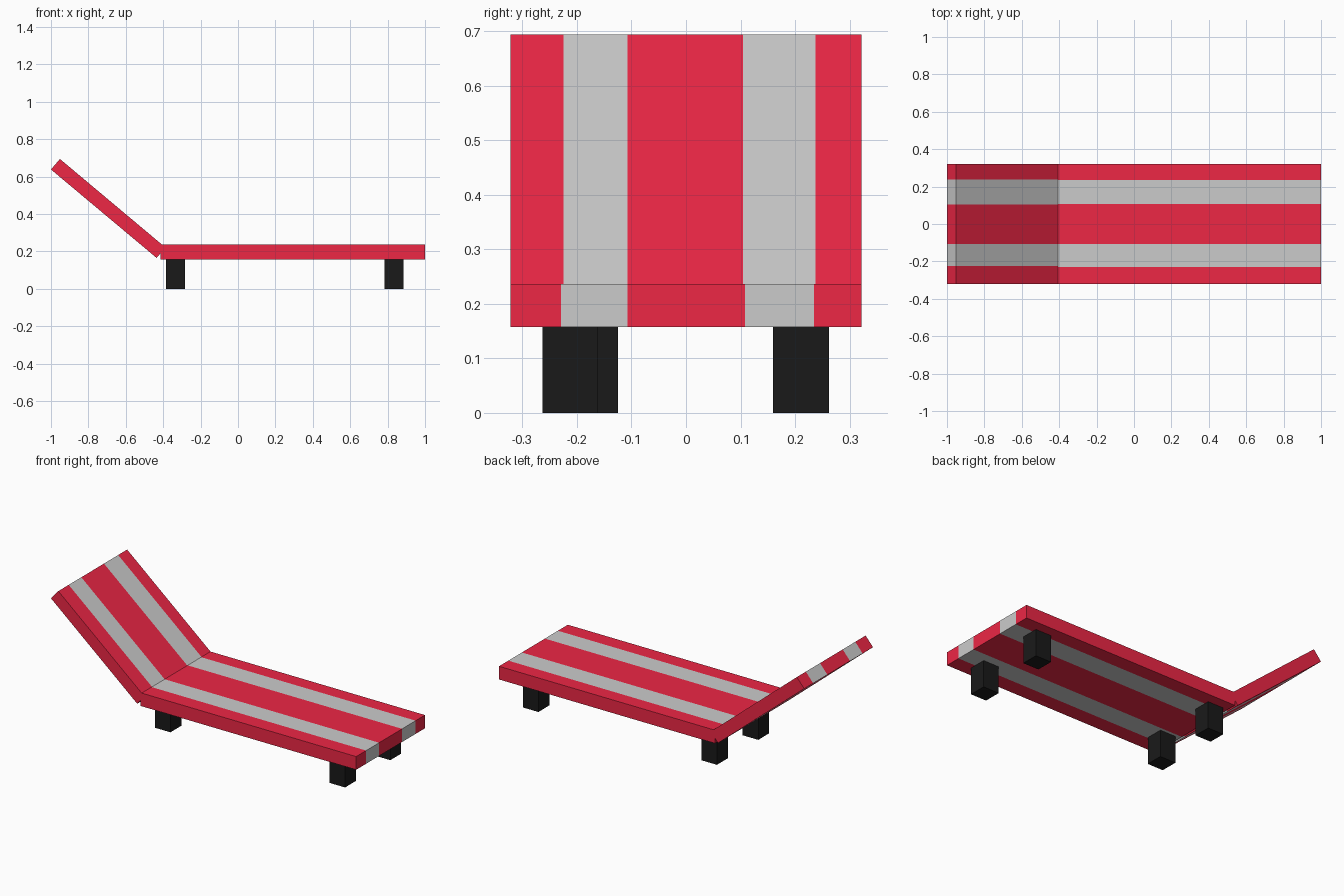
import bpy
import bmesh

if "Cube" in bpy.data.objects:
    bpy.data.objects.remove(bpy.data.objects["Cube"])


def material(name, color):
    m = bpy.data.materials.new(name)
    m.diffuse_color = (*color, 1)
    m.use_nodes = True
    m.node_tree.nodes["Principled BSDF"].inputs["Base Color"].default_value = m.diffuse_color
    return m


RED = material("red_fabric", (0.85, 0.02, 0.06))
GREY = material("grey_fabric", (0.7, 0.7, 0.7))
BLACK = material("black_leg", (0.01, 0.01, 0.01))


def striped_prism(name, profile, ys, mats):
    """Sweep an xz profile along y through the cuts ys, alternating materials per band."""
    bm = bmesh.new()
    rings = [[bm.verts.new((x, y, z)) for x, z in profile] for y in ys]
    n = len(profile)
    for band, (a, b) in enumerate(zip(rings, rings[1:])):
        for i in range(n):
            j = (i + 1) % n
            bm.faces.new((a[i], a[j], b[j], b[i])).material_index = band % len(mats)
    bm.faces.new(rings[0])
    bm.faces.new(rings[-1])
    bmesh.ops.recalc_face_normals(bm, faces=bm.faces)
    mesh = bpy.data.meshes.new(name)
    bm.to_mesh(mesh)
    bm.free()
    for m in mats:
        mesh.materials.append(m)
    ob = bpy.data.objects.new(name, mesh)
    bpy.context.collection.objects.link(ob)
    return ob


def rect(x0, x1, z0, z1):
    return [(x0, z0), (x1, z0), (x1, z1), (x0, z1)]


# Flat cushion with lengthwise stripes
striped_prism("seat", rect(-0.415, 1.0, 0.158, 0.236),
              (-0.322, -0.229, -0.107, 0.108, 0.235, 0.322), (RED, GREY))

# Tilted backrest, its lower end tucked into the seat
striped_prism("backrest", [(-1.0, 0.638), (-0.435, 0.165), (-0.388, 0.221), (-0.952, 0.694)],
              (-0.322, -0.225, -0.107, 0.105, 0.238, 0.322), (RED, GREY))

# Four short square legs (x centre, y centre)
legs = {"front_foot_leg": (0.835, -0.212), "back_foot_leg": (0.835, 0.211),
        "front_head_leg": (-0.335, -0.176), "back_head_leg": (-0.335, 0.211)}
for name, (x, y) in legs.items():
    striped_prism(name, rect(x - 0.051, x + 0.051, 0, 0.16), (y - 0.051, y + 0.051), (BLACK,))
